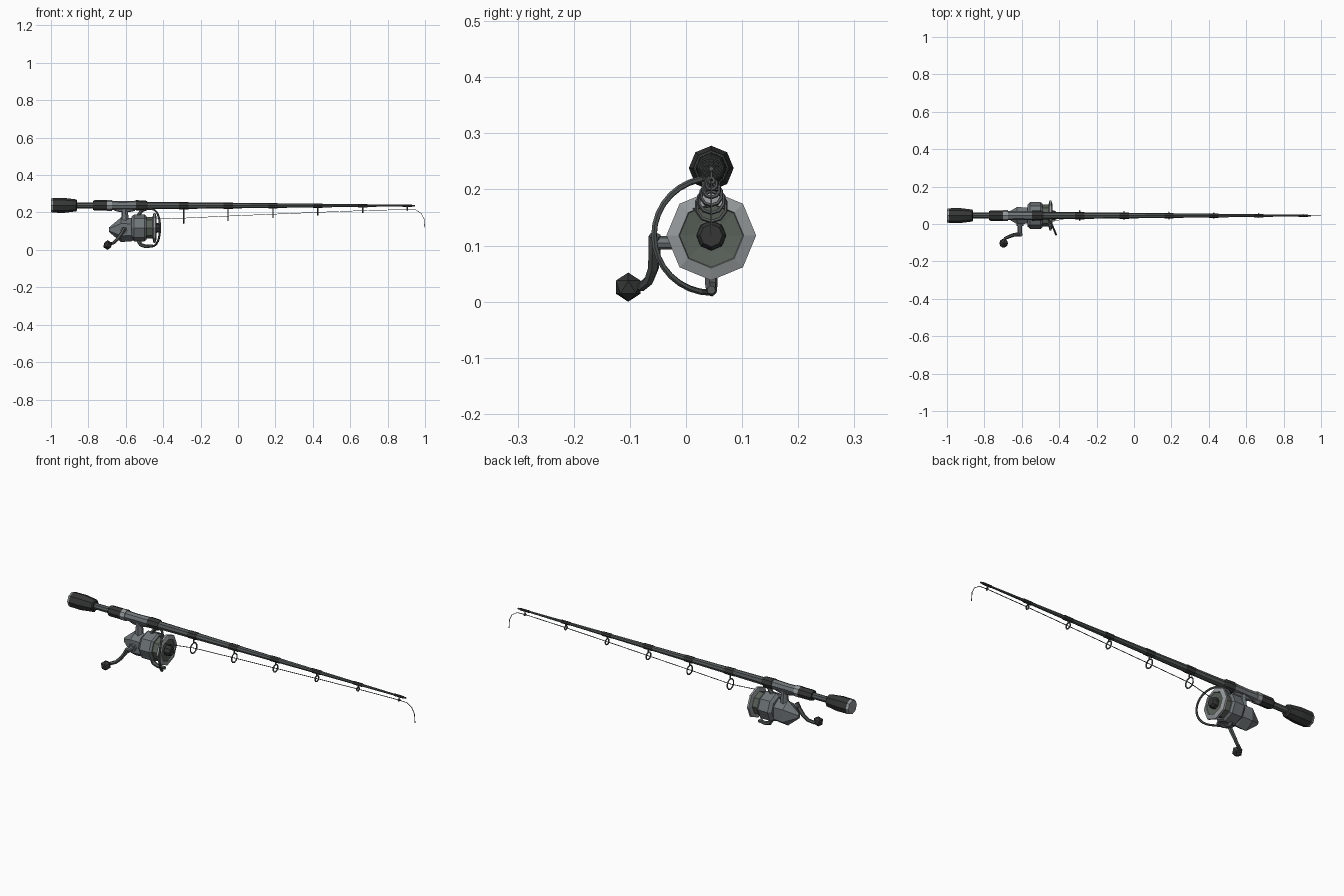
import bpy, bmesh, math
from mathutils import Vector

if "Cube" in bpy.data.objects:
    bpy.data.objects.remove(bpy.data.objects["Cube"])

CY, RZ, SZ = 0.045, 0.238, 0.118   # shared centre y, rod height, reel height


def material(name, c):
    m = bpy.data.materials.new(name)
    m.diffuse_color = (*c, 1)
    m.use_nodes = True
    m.node_tree.nodes["Principled BSDF"].inputs["Base Color"].default_value = m.diffuse_color
    return m


DARK = material("dark_grip", (0.035, 0.037, 0.036))
BLANK = material("rod_grey", (0.09, 0.10, 0.10))
METAL = material("reel_grey", (0.16, 0.18, 0.19))
LIGHT = material("light_grey", (0.30, 0.32, 0.33))
GREEN = material("spool_green", (0.10, 0.12, 0.10))


def finish(name, bm, mat):
    bmesh.ops.recalc_face_normals(bm, faces=bm.faces)
    me = bpy.data.meshes.new(name)
    bm.to_mesh(me)
    bm.free()
    ob = bpy.data.objects.new(name, me)
    bpy.context.collection.objects.link(ob)
    me.materials.append(mat)
    return ob


def skin(bm, rings, closed=False):
    n = len(rings[0])
    pairs = list(zip(rings, rings[1:]))
    if closed:
        pairs.append((rings[-1], rings[0]))
    else:
        bm.faces.new(rings[0])
        bm.faces.new(rings[-1])
    for a, b in pairs:
        for i in range(n):
            j = (i + 1) % n
            bm.faces.new((a[i], a[j], b[j], b[i]))


def lathe(name, profile, z, mat, sides=8, sy=1.0):
    """Faceted turning along x; profile is (x, radius)."""
    bm = bmesh.new()
    rings = []
    for x, r in profile:
        rings.append([bm.verts.new((x, CY + sy * r * math.sin(math.tau * i / sides),
                                    z + r * math.cos(math.tau * i / sides)))
                      for i in range(sides)])
    skin(bm, rings)
    return finish(name, bm, mat)


def tube(name, pts, r, mat, sides=6, closed=False):
    """Tube along a path; r is one radius or one per point."""
    pts = [Vector(p) for p in pts]
    n = len(pts)
    bm = bmesh.new()
    rings, u = [], None
    for k, p in enumerate(pts):
        if closed:
            t = pts[(k + 1) % n] - pts[k - 1]
        else:
            t = pts[min(k + 1, n - 1)] - pts[max(k - 1, 0)]
        t.normalize()
        if u is None:
            u = t.orthogonal()
        u = (u - t * u.dot(t)).normalized()
        v = t.cross(u)
        rad = r[k] if isinstance(r, (list, tuple)) else r
        rings.append([bm.verts.new(p + rad * (u * math.cos(math.tau * i / sides)
                                              + v * math.sin(math.tau * i / sides)))
                      for i in range(sides)])
    skin(bm, rings, closed)
    return finish(name, bm, mat)


# Handle: butt grip, bare section, fore grips and reel seat
lathe("butt_grip", [(-0.99, 0.039), (-0.93, 0.040), (-0.865, 0.032), (-0.86, 0.025)], RZ, DARK)
lathe("butt_cap", [(-1.0, 0.036), (-0.988, 0.040)], RZ, LIGHT)
lathe("handle_core", [(-0.87, 0.016), (-0.76, 0.016)], RZ, BLANK)
lathe("rear_grip", [(-0.775, 0.024), (-0.765, 0.028), (-0.70, 0.028)], RZ, DARK)
lathe("rear_collar", [(-0.70, 0.029), (-0.675, 0.029)], RZ, LIGHT)
lathe("reel_seat", [(-0.675, 0.025), (-0.62, 0.023), (-0.545, 0.025)], RZ, METAL)
lathe("fore_grip", [(-0.545, 0.028), (-0.495, 0.026), (-0.485, 0.022)], RZ, DARK)


# Tapered rod blank
def rod_radius(x):
    return 0.020 + (0.004 - 0.020) * (x + 0.49) / 1.435


lathe("rod_blank", [(-0.49, rod_radius(-0.49)), (0.945, rod_radius(0.945))], RZ - 0.001, BLANK)

# Line guides: thread wrap, ring and strut, shrinking toward the tip
guides = [(-0.29, 0.030, 0.140), (-0.053, 0.026, 0.155), (0.187, 0.022, 0.169),
          (0.427, 0.018, 0.183), (0.667, 0.013, 0.197), (0.905, 0.008, 0.208)]
line = [(-0.445, 0.012, 0.165)]
for k, (x, r, low) in enumerate(guides, 1):
    w, c = rod_radius(x) + 0.002, low + r
    lathe(f"guide_wrap_{k}", [(x - 0.025, w), (x + 0.025, w)], RZ - 0.001, DARK)
    tube(f"guide_ring_{k}", [(x, CY + (r - 0.003) * math.sin(math.tau * i / 10),
                              c + (r - 0.003) * math.cos(math.tau * i / 10)) for i in range(10)],
         0.0035, BLANK, 5, True)
    tube(f"guide_strut_{k}", [(x, CY, c + r - 0.003), (x, CY, RZ)], 0.0035, BLANK, 5)
    line.append((x, CY, c))

# Fishing line hanging past the tip
line += [(0.95, CY, 0.214), (0.98, CY, 0.195), (0.995, CY, 0.165), (0.998, CY, 0.12)]
tube("fishing_line", line, 0.0018, BLANK, 4)

# Reel body, foot and stem
lathe("reel_body", [(-0.69, 0.012), (-0.625, 0.066), (-0.57, 0.062), (-0.55, 0.05)],
      SZ - 0.01, METAL, 6, 0.8)
tube("reel_stem", [(-0.605, CY, 0.15), (-0.605, CY, 0.22)], [0.022, 0.016], METAL, 6)
lathe("reel_foot", [(-0.66, 0.006), (-0.63, 0.013), (-0.58, 0.013), (-0.55, 0.006)], 0.215, METAL)

# Rotor, spool with dished front lip, and drag knob
lathe("rotor", [(-0.57, 0.058), (-0.555, 0.072), (-0.50, 0.072), (-0.49, 0.064)], SZ, METAL)
lathe("spool_core", [(-0.50, 0.058), (-0.45, 0.058)], SZ, GREEN)
lathe("spool_lip", [(-0.457, 0.058), (-0.452, 0.080), (-0.442, 0.080), (-0.435, 0.058),
                    (-0.445, 0.055)], SZ, LIGHT)
lathe("spool_face", [(-0.447, 0.057), (-0.440, 0.057), (-0.444, 0.030)], SZ, GREEN)
lathe("drag_knob", [(-0.45, 0.027), (-0.425, 0.026), (-0.415, 0.020)], SZ, DARK)

# Bail wire sweeping round the -y side, with its arms
bail = []
for i in range(17):
    a = math.pi * i / 16
    s = max(0.0, math.sin(a))
    bail.append((-0.49 + 0.073 * s ** 0.5, CY - 0.102 * s, SZ + 0.102 * math.cos(a)))
tube("bail_wire", bail, 0.0055, BLANK, 6)
tube("bail_arm_lower", [(-0.535, CY, 0.055), (-0.52, CY, 0.028), (-0.495, CY, 0.019),
                        (-0.455, CY, 0.021)], [0.012, 0.011, 0.010, 0.008], BLANK, 6)
tube("bail_arm_upper", [(-0.535, CY, 0.18), (-0.515, CY, 0.21), (-0.485, CY, 0.22)],
     [0.011, 0.010, 0.007], BLANK, 6)

# Crank handle with faceted knob
tube("crank_shaft", [(-0.61, 0.03, 0.105), (-0.61, -0.055, 0.105)], 0.012, METAL, 8)
tube("crank_collar", [(-0.61, 0.012, 0.105), (-0.61, -0.012, 0.105)], 0.019, METAL, 8)
tube("crank_arm", [(-0.605, -0.056, 0.118), (-0.62, -0.056, 0.09), (-0.642, -0.058, 0.06),
                   (-0.665, -0.066, 0.038), (-0.69, -0.078, 0.028), (-0.695, -0.10, 0.027)],
     [0.011, 0.011, 0.010, 0.009, 0.009, 0.009], BLANK, 6)
bm = bmesh.new()
bmesh.ops.create_icosphere(bm, subdivisions=1, radius=0.026)
knob = finish("crank_knob", bm, DARK)
knob.location = (-0.697, -0.103, 0.026)
